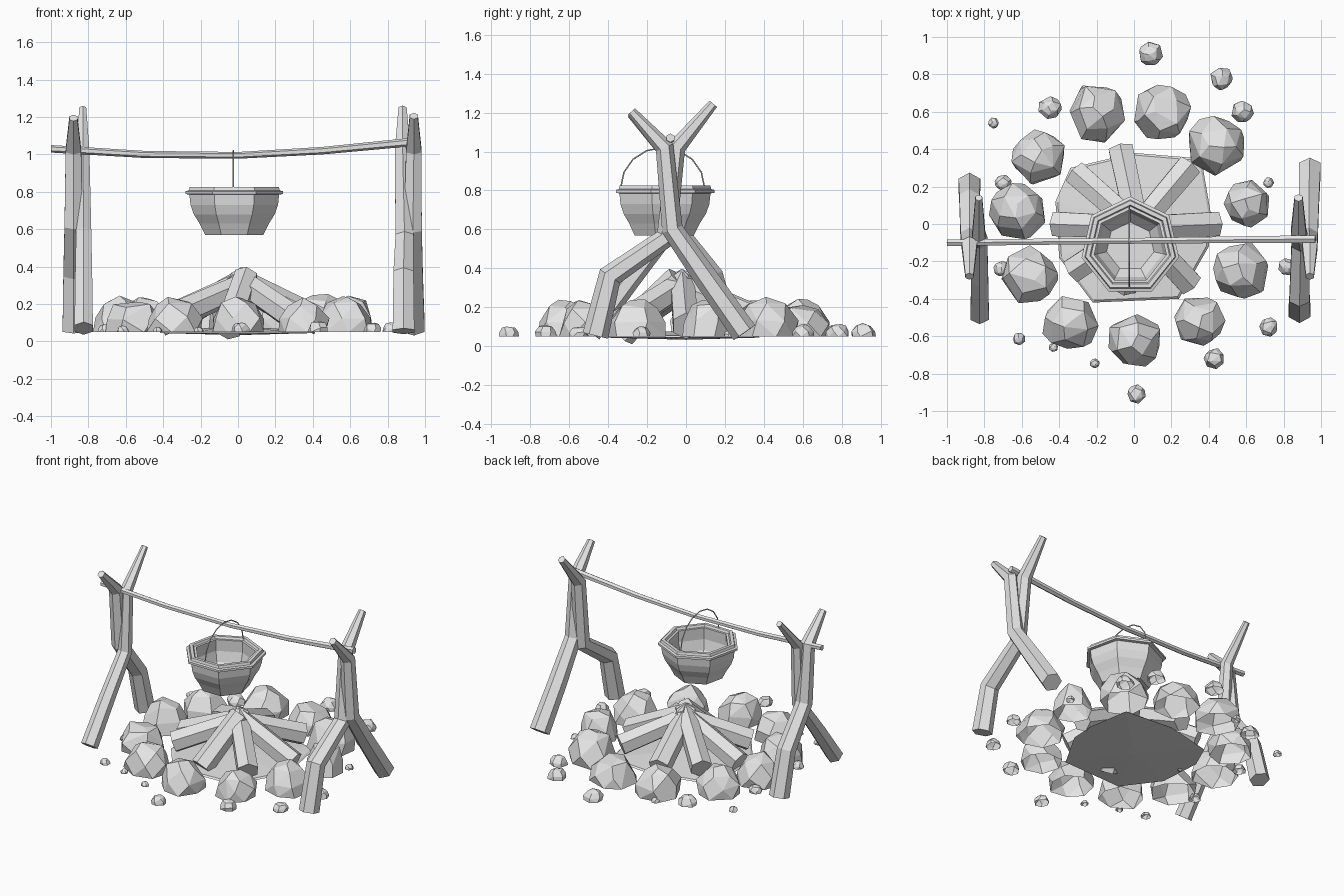
import bpy, bmesh, math, random
from mathutils import Vector

cube = bpy.data.objects.get("Cube")
if cube:
    bpy.data.objects.remove(cube, do_unlink=True)

random.seed(5)
GROUND = 0.05

grey = bpy.data.materials.new("plain grey")
grey.use_nodes = True
grey.diffuse_color = (0.78, 0.78, 0.78, 1)
grey.node_tree.nodes["Principled BSDF"].inputs["Base Color"].default_value = (0.78, 0.78, 0.78, 1)


def finish(bm, name):
    """Turn a bmesh into a flat-shaded object."""
    bmesh.ops.recalc_face_normals(bm, faces=bm.faces)
    mesh = bpy.data.meshes.new(name)
    bm.to_mesh(mesh)
    bm.free()
    mesh.materials.append(grey)
    ob = bpy.data.objects.new(name, mesh)
    bpy.context.collection.objects.link(ob)
    return ob


def bridge(bm, rings):
    for a, b in zip(rings, rings[1:]):
        n = len(a)
        for i in range(n):
            j = (i + 1) % n
            bm.faces.new((a[i], a[j], b[j], b[i]))


def tube(name, path, radii, sides=6, side_axis=(1, 0, 0)):
    """Capped tube along a path, with one radius per point."""
    bm = bmesh.new()
    pts = [Vector(p) for p in path]
    rings = []
    for i, p in enumerate(pts):
        t = Vector()
        if i > 0:
            t += (p - pts[i - 1]).normalized()
        if i < len(pts) - 1:
            t += (pts[i + 1] - p).normalized()
        t.normalize()
        u = Vector(side_axis)
        u = (u - t * u.dot(t)).normalized()
        v = t.cross(u)
        angles = [math.tau * (k + 0.5) / sides for k in range(sides)]
        rings.append([bm.verts.new(p + radii[i] * (u * math.cos(a) + v * math.sin(a)))
                      for a in angles])
    bridge(bm, rings)
    bm.faces.new(rings[0])
    bm.faces.new(rings[-1])
    return finish(bm, name)


def lathe(name, profile, centre, sides):
    """Faceted turned shape from (radius, height) pairs, closed at both ends."""
    bm = bmesh.new()
    rings = []
    for r, z in profile:
        angles = [math.pi / 2 + math.tau * k / sides for k in range(sides)]
        rings.append([bm.verts.new((centre[0] + r * math.cos(a), centre[1] + r * math.sin(a), z))
                      for a in angles])
    bridge(bm, rings)
    bm.faces.new(rings[0])
    bm.faces.new(rings[-1])
    return finish(bm, name)


def rock(name, x, y, r, height):
    """Angular boulder: hull of jittered rings, steep sides, open underneath."""
    bm = bmesh.new()
    turn = random.uniform(0, math.tau)
    for count, spread, level in ((7, 0.99, 0), (6, 0.97, 0.42), (5, 0.66, 0.86), (2, 0.25, 1)):
        turn += 0.25
        for k in range(count):
            a = turn + math.tau * (k + random.uniform(-0.15, 0.15)) / count
            d = r * spread * random.uniform(0.9, 1.06)
            z = height * level * random.uniform(0.88, 1.03)
            bm.verts.new((x + d * math.cos(a), y + d * math.sin(a), GROUND + z))
    hull = bmesh.ops.convex_hull(bm, input=bm.verts)
    bmesh.ops.delete(bm, geom=list(set(hull["geom_interior"])), context='VERTS')
    bmesh.ops.dissolve_limit(bm, angle_limit=math.radians(12), verts=bm.verts, edges=bm.edges)
    bmesh.ops.recalc_face_normals(bm, faces=bm.faces)
    under = [f for f in bm.faces if f.normal.z < -0.95]
    bmesh.ops.delete(bm, geom=under, context='FACES')
    return finish(bm, name)


# Crossed forked stakes at each end
STAKE_RADII = (0.067, 0.062, 0.055, 0.048, 0.025)
tube("left_straight_stake", [(0.94, 0.30, 0.07), (0.935, 0.11, 0.34), (0.935, -0.07, 0.60),
                             (0.94, -0.11, 1.02), (0.94, -0.28, 1.205)], STAKE_RADII)
tube("left_bent_stake", [(0.885, -0.465, 0.055), (0.885, -0.39, 0.36), (0.89, -0.10, 0.56),
                         (0.88, -0.05, 1.02), (0.88, 0.14, 1.245)], STAKE_RADII)
tube("right_straight_stake", [(-0.825, -0.49, 0.07), (-0.825, -0.295, 0.33),
                              (-0.825, -0.09, 0.59), (-0.83, -0.06, 1.02), (-0.83, 0.14, 1.245)],
     [r * 0.85 for r in STAKE_RADII])
tube("right_bent_stake", [(-0.88, 0.21, 0.06), (-0.88, 0.13, 0.36), (-0.88, -0.07, 0.62),
                          (-0.88, -0.11, 1.02), (-0.88, -0.28, 1.195)], STAKE_RADII)

# Sagging cross pole
tube("cross_pole", [(-1, -0.10, 1.03), (-0.5, -0.095, 1.0), (0, -0.09, 0.995),
                    (0.45, -0.085, 1.02), (0.97, -0.08, 1.07)],
     (0.02, 0.019, 0.018, 0.02, 0.023), 6, (0, 1, 0))

# Seven-sided pot with a stepped rim and hollow inside
POT = (-0.02, -0.12)
lathe("pot", [(0.16, 0.57), (0.19, 0.63), (0.222, 0.68), (0.24, 0.73), (0.246, 0.785),
              (0.267, 0.788), (0.267, 0.803), (0.25, 0.807), (0.245, 0.825), (0.222, 0.825),
              (0.215, 0.81), (0.198, 0.81), (0.20, 0.73), (0.18, 0.66), (0.13, 0.60)], POT, 7)

# Thin bail handle looped over the pole
arc = [math.pi * k / 8 for k in range(9)]
tube("pot_handle", [(POT[0] - 0.005, POT[1] - 0.215 * math.cos(a), 0.815 + 0.205 * math.sin(a))
                    for a in arc], [0.004] * 9, 5)

# Ash bed: shallow irregular mound
ASH_EDGE = [(0.24, -0.4), (0.4, -0.12), (0.41, 0.06), (0.36, 0.35), (0.0, 0.38),
            (-0.34, 0.3), (-0.42, 0.12), (-0.4, -0.18), (-0.22, -0.42)]
bm = bmesh.new()
bridge(bm, [[bm.verts.new((x * s, y * s, z)) for x, y in ASH_EDGE]
            for s, z in ((0.1, 0.035), (1, 0.045), (0.97, 0.055), (0.1, 0.08))])
bmesh.ops.holes_fill(bm, edges=bm.edges)
finish(bm, "ash_bed")

# Logs leaning together in the fire, the front one lying over the rest
LOG_FEET = [(-0.31, 0.27, 0.13), (-0.07, 0.40, 0.12), (0.295, 0.31, 0.15), (0.44, 0.0, 0.105),
            (-0.42, 0.0, 0.10), (-0.33, -0.25, 0.14), (0.30, -0.32, 0.125)]
for i, foot in enumerate(LOG_FEET):
    top = Vector((0.02 - foot[0] * 0.08, -0.02 - foot[1] * 0.08, 0.335 - 0.015 * (i % 3)))
    tube(f"fire_log_{i + 1}", [foot, top], (0.075, 0.068), 6, (-foot[1], foot[0], 0))
tube("front_fire_log", [(-0.055, -0.33, 0.065), (0.045, -0.04, 0.35)], (0.075, 0.068))

# Ring of large stones: x, y, radius
STONES = [(-0.2, 0.59, 0.155), (0.15, 0.6, 0.155), (0.44, 0.42, 0.16), (0.61, 0.11, 0.13),
          (0.57, -0.25, 0.155), (0.35, -0.52, 0.14), (0, -0.62, 0.15), (-0.34, -0.53, 0.155),
          (-0.56, -0.28, 0.16), (-0.62, 0.07, 0.155), (-0.51, 0.36, 0.15)]
for i, (x, y, r) in enumerate(STONES):
    rock(f"ring_stone_{i + 1}", x, y, r, random.uniform(0.17, 0.2))

# Scattered pebbles: x, y, radius
PEBBLES = [(0.09, 0.91, 0.066), (0.47, 0.78, 0.063), (0.58, 0.6, 0.06), (-0.45, 0.62, 0.062),
           (-0.75, 0.54, 0.03), (-0.26, 0.71, 0.035), (-0.7, 0.22, 0.045), (0.72, 0.22, 0.03),
           (0.72, -0.55, 0.052), (0.43, -0.72, 0.058), (0.015, -0.91, 0.052),
           (-0.21, -0.745, 0.027), (-0.615, -0.615, 0.034), (-0.71, -0.24, 0.042),
           (0.82, -0.23, 0.05), (-0.43, -0.66, 0.025)]
for i, (x, y, r) in enumerate(PEBBLES):
    rock(f"pebble_{i + 1}", x, y, r, r * 1.05)
